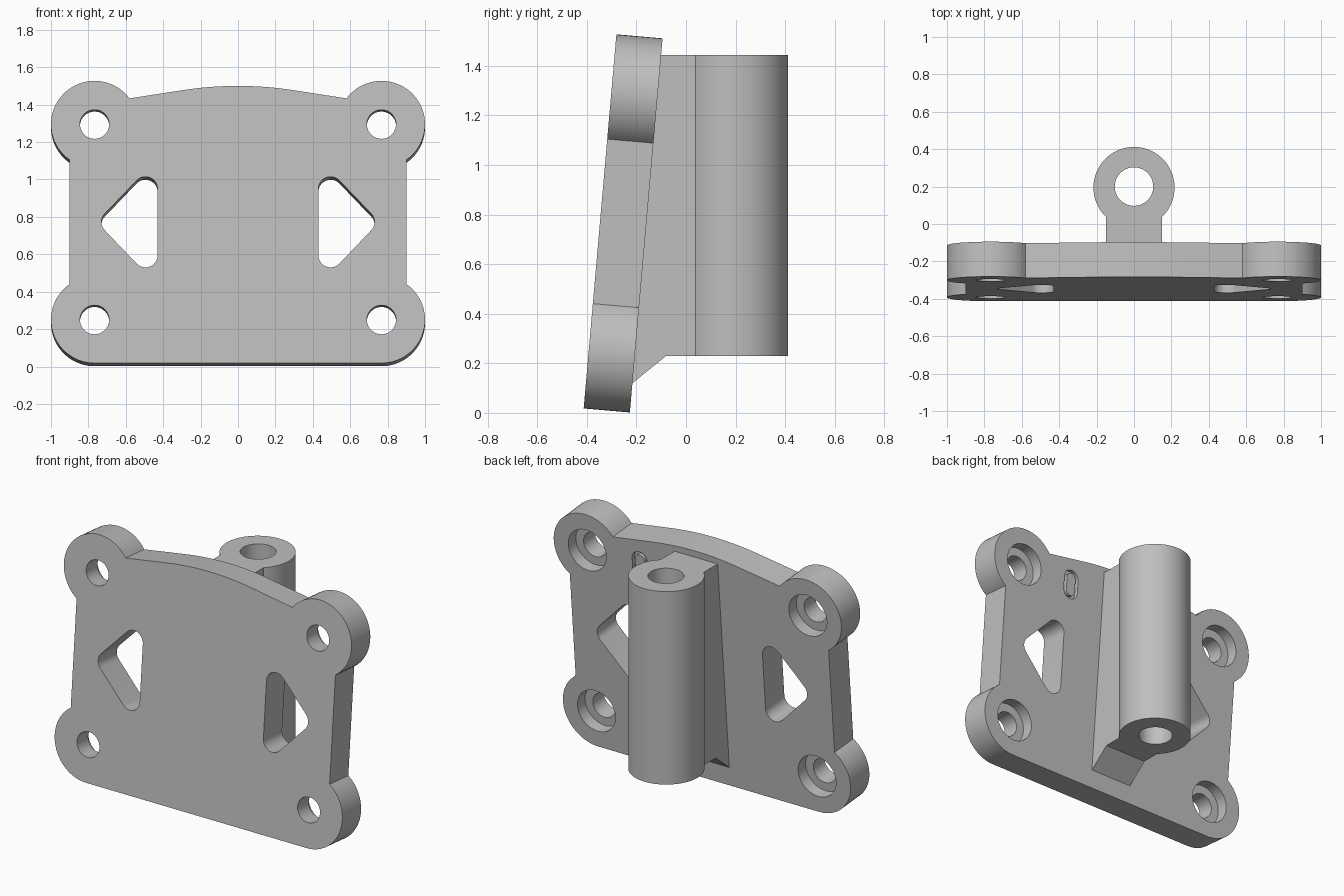
import bpy, bmesh
from math import sin, cos, radians, tau
from mathutils import Matrix, Vector

if "Cube" in bpy.data.objects:
    bpy.data.objects.remove(bpy.data.objects["Cube"])

grey = bpy.data.materials.new("plain grey")
grey.use_nodes = True
grey.diffuse_color = (0.52, 0.52, 0.52, 1)
grey.node_tree.nodes["Principled BSDF"].inputs["Base Color"].default_value = (0.52, 0.52, 0.52, 1)


def arc(cx, cy, r, start, end, steps=16):
    angles = [radians(start + (end - start) * i / steps) for i in range(steps + 1)]
    return [(cx + r * cos(a), cy + r * sin(a)) for a in angles]


def circle(cx, cy, r, steps=48):
    return arc(cx, cy, r, 0, 360, steps)[:-1]


def prism(name, outline, low, high, matrix=Matrix()):
    """Solid with the given outline, running from low to high along local z."""
    bm = bmesh.new()
    face = bm.faces.new([bm.verts.new((x, y, low)) for x, y in outline])
    result = bmesh.ops.extrude_face_region(bm, geom=[face])
    moved = [v for v in result["geom"] if isinstance(v, bmesh.types.BMVert)]
    bmesh.ops.translate(bm, verts=moved, vec=(0, 0, high - low))
    bmesh.ops.recalc_face_normals(bm, faces=bm.faces[:])
    bm.transform(matrix)
    mesh = bpy.data.meshes.new(name)
    bm.to_mesh(mesh)
    bm.free()
    mesh.materials.append(grey)
    obj = bpy.data.objects.new(name, mesh)
    bpy.context.collection.objects.link(obj)
    return obj


def cut(target, cutter):
    cutter.hide_render = True
    mod = target.modifiers.new("cut", "BOOLEAN")
    mod.operation = "DIFFERENCE"
    mod.solver = "EXACT"
    mod.object = cutter
    bpy.ops.object.select_all(action="DESELECT")
    bpy.context.view_layer.objects.active = target
    target.select_set(True)
    bpy.ops.object.modifier_apply(modifier=mod.name)
    bpy.data.objects.remove(cutter)


def smooth(obj):
    bpy.ops.object.select_all(action="DESELECT")
    bpy.context.view_layer.objects.active = obj
    obj.select_set(True)
    bpy.ops.object.shade_smooth_by_angle(angle=radians(30))


# Leaning plate: local z = 0 is the front face, the back lies at -thick
thick, boss_r, boss_x, low_y, high_y = 0.187, 0.233, 0.767, 0.235, 1.284
lean = Matrix.Translation((0, -0.413, 0.016)) @ Matrix.Rotation(radians(85), 4, "X")

half = arc(boss_x, low_y, boss_r, -90, 55.2, 28)
half += arc(boss_x, high_y, boss_r, -55.2, 143.4, 36)
half += [(0.3 - 0.05 * i, 1.49 - 0.26 * (0.3 - 0.05 * i) ** 2) for i in range(6)]
outline = half + [(0, 1.49)] + [(-x, y) for x, y in reversed(half)]
plate = prism("mounting_plate", outline, -thick, 0, lean)

# Corner bolt holes, counterbored from the back, and rounded triangular windows
window = (arc(0.495, 0.9375, 0.065, 45, 180) + arc(0.495, 0.581, 0.065, 180, 315)
          + arc(0.665, 0.76, 0.065, -45, 45))
for side in (1, -1):
    for y in (low_y, high_y):
        cut(plate, prism("bolt_hole", circle(side * boss_x, y, 0.078), -0.4, 0.2, lean))
        cut(plate, prism("counterbore", circle(side * boss_x, y, 0.132), -0.4, 0.075 - thick, lean))
    cut(plate, prism("window", [(side * x, y) for x, y in window], -0.4, 0.2, lean))


# Shallow oval groove on the back
def oval(w, h):
    return [(0.40 + x, 1.28 + y) for x, y in
            arc(0, h - w, w, 0, 180, 12) + arc(0, w - h, w, 180, 360, 12)]


groove = prism("groove", oval(0.053, 0.095), -0.3, 0.025 - thick, lean)
cut(groove, prism("groove_core", oval(0.033, 0.075), -0.5, 0.2, lean))
cut(plate, groove)
smooth(plate)

# Upright tube with its rib, drawn as one keyhole outline
keyhole = arc(0, 0.195, 0.217, -46.3, 226.3, 64) + [(-0.15, -0.23), (0.15, -0.23)]
post = prism("tube_and_rib", keyhole, 0.05, 1.443)

# Flat underside of the tube with a slope running down to the plate
upright = Matrix(((0, 0, 1, 0), (1, 0, 0, 0), (0, 1, 0, 0), (0, 0, 0, 1)))
under = [(0.6, 0.23), (-0.08, 0.23), (-0.3, 0.052), (-0.3, -0.1), (0.6, -0.1)]
cut(post, prism("underside", under, -0.4, 0.4, upright))
cut(post, prism("bore", circle(0, 0.2, 0.103), -0.2, 1.8))
smooth(post)
